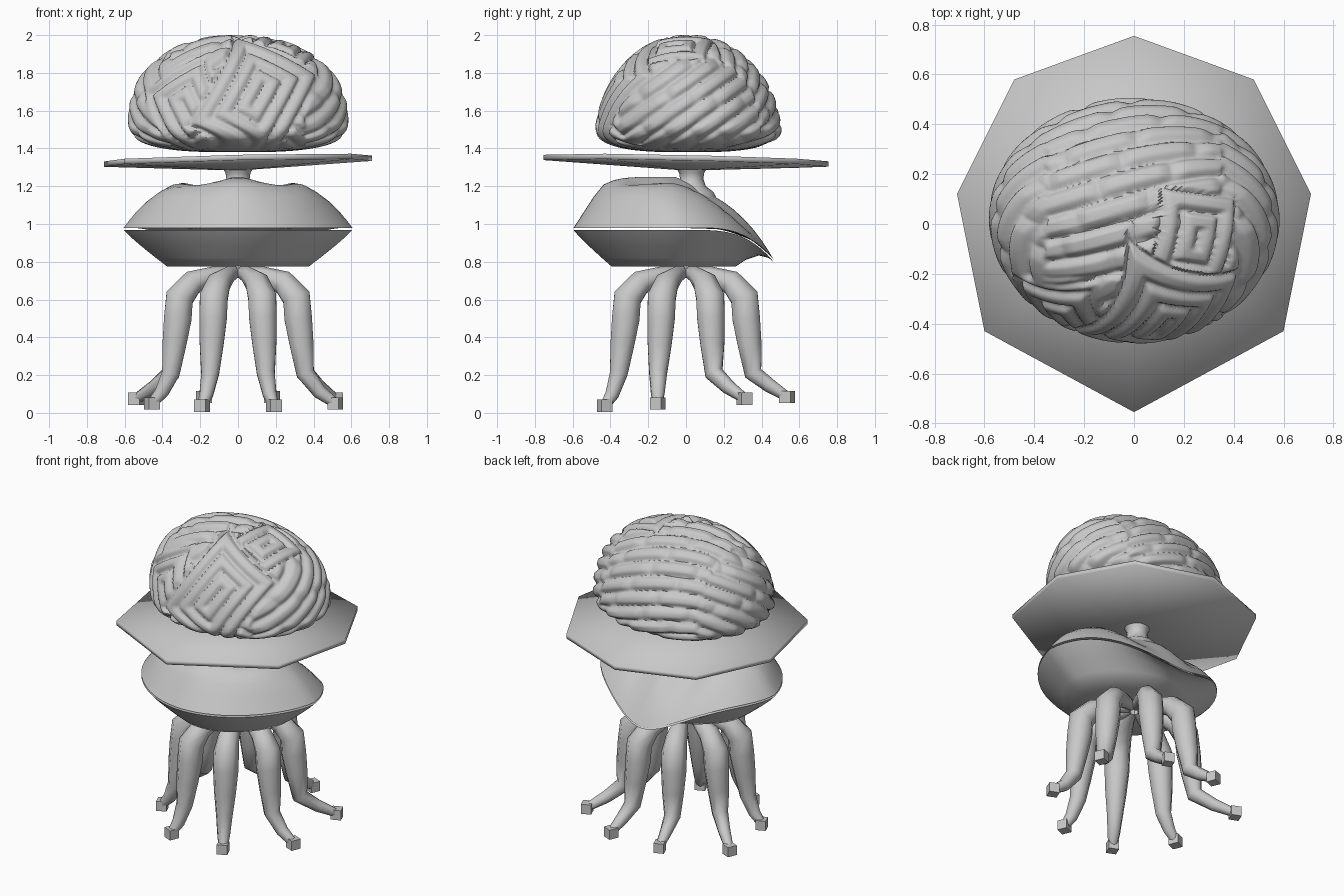
import bpy, bmesh
from math import sin, cos, pi, atan2, copysign, radians
from mathutils import Vector, Matrix

if "Cube" in bpy.data.objects:
    bpy.data.objects.remove(bpy.data.objects["Cube"])

grey = bpy.data.materials.new("plain_grey")
grey.diffuse_color = (0.58, 0.58, 0.58, 1)
grey.use_nodes = True
grey.node_tree.nodes["Principled BSDF"].inputs["Base Color"].default_value = grey.diffuse_color


def finish(name, bm, angle):
    bmesh.ops.remove_doubles(bm, verts=bm.verts, dist=1e-5)
    bmesh.ops.recalc_face_normals(bm, faces=bm.faces)
    mesh = bpy.data.meshes.new(name)
    bm.to_mesh(mesh)
    bm.free()
    mesh.materials.append(grey)
    ob = bpy.data.objects.new(name, mesh)
    bpy.context.collection.objects.link(ob)
    bpy.ops.object.select_all(action='DESELECT')
    ob.select_set(True)
    bpy.context.view_layer.objects.active = ob
    bpy.ops.object.shade_smooth_by_angle(angle=radians(angle))
    return ob


def loft(name, rings, angle=35):
    """Skin a list of equal-length closed rings and cap both ends."""
    bm = bmesh.new()
    rows = [[bm.verts.new(p) for p in ring] for ring in rings]
    n = len(rows[0])
    for a, b in zip(rows, rows[1:]):
        for i in range(n):
            j = (i + 1) % n
            bm.faces.new((a[i], a[j], b[j], b[i]))
    bm.faces.new(rows[0])
    bm.faces.new(rows[-1])
    return finish(name, bm, angle)


# --- Brain-like dome: nested diamonds in front, broken slanted bars elsewhere ---
CENTRE = Vector((0, 0, 1.58))
# patch centre, in-plane rotation in degrees, slot half-length, patch reach
PATCHES = [((0.12, -0.44, 1.69), 58, 0.07, 0.25), ((-0.28, -0.40, 1.60), -55, 0.06, 0.20),
           ((0.26, -0.06, 1.95), 5, 0.03, 0.16)]
FRAMES = []
for c, rot, slot, reach in PATCHES:
    c = Vector(c)
    nrm = (c - CENTRE).normalized()
    u = Vector((0, 0, 1)).cross(nrm).normalized()
    u = Matrix.Rotation(radians(rot), 3, nrm) @ u
    FRAMES.append((c, u, nrm.cross(u), slot, reach, nrm))


def wave(t):
    """Rounded ridge with narrow groove, 0 to 1."""
    f = abs((t % 1.0) - 0.5) * 2
    return min(1.0, (1 - f) * 1.7) ** 0.7


def bars(w, along):
    """Staggered rows of bars, joined by low bridges."""
    dash = along / 0.32 + 0.37 * (int(w // 1) % 3)
    return wave(w) * min(1.0, 0.4 + wave(dash) * 0.9)


def groove(p):
    for c, u, v, slot, reach, nrm in FRAMES:
        q = p - c
        if (p - CENTRE).dot(nrm) < 0.1:
            continue
        d = max(max(0, abs(q.dot(u)) - slot), abs(q.dot(v)))
        if d < reach:
            return wave(d / 0.08)
    if abs(p.x) > 0.36:
        # flanks: bars climbing toward the back
        return bars((0.8 * p.z - 0.55 * p.y) / 0.085, 0.8 * p.y + 0.55 * p.z)
    if p.y < -0.22:
        # front: bars leaning outward
        return bars((0.75 * p.z + 0.6 * abs(p.x) + 0.1 * p.x) / 0.08, p.x)
    # crown and back: long bars across the dome
    w = (atan2(p.z - 1.35, p.y) * 0.5 + 0.22 * p.x) / 0.085
    return bars(w, p.x + 0.2 * p.y)


def super_pow(v, e):
    return copysign(abs(v) ** e, v)


ROWS, COLS = 130, 260
base = []
for k in range(ROWS + 1):
    a = -pi / 2 + pi * k / ROWS
    e = 2 / 2.2 if a > 0 else 2 / 3
    h = 0.452 if a > 0 else 0.17
    r = max(1e-4, cos(a)) ** e
    z = 1.55 + h * super_pow(sin(a), e)
    ring = []
    for i in range(COLS):
        t = 2 * pi * i / COLS
        q = r * (1 - 0.045 * max(0, cos(t - radians(215))) ** 2)
        y = (0.51 - 0.18 * max(0, z - 1.45)) * q * sin(t)
        ring.append(Vector((0.592 * q * cos(t) + 0.02 * y - 0.008, y + 0.01, z)))
    base.append(ring)
depth = [[0.032 * (1 - groove(p)) * min(1, max(0, (p.z - 1.385) / 0.05)) for p in ring]
         for ring in base]
rings = []
for k, ring in enumerate(base):
    near = [depth[max(k - 1, 0)], depth[min(k + 1, ROWS)]]
    rings.append([])
    for i, p in enumerate(ring):
        row = depth[k]
        d = 0.5 * row[i] + (row[i - 1] + row[(i + 1) % COLS] + near[0][i] + near[1][i]) / 8
        rings[-1].append(p - (p - CENTRE).normalized() * d)
loft("brain_dome", rings, 50)

# --- Tilted eight-sided plate, softly shaded across its rim ---
half = [(0, -0.755), (0.60, -0.43), (0.71, 0.12), (0.48, 0.58), (0, 0.755)]
outline = half + [(-x, y) for x, y in half[-2:0:-1]]


def plate_ring(scale, dz):
    return [(x * scale, y * scale,
             1.335 + dz + scale * (0.022 * x - 0.023 * y)) for x, y in outline]


loft("plate", [plate_ring(0.06, -0.05), plate_ring(1.0, -0.014),
               plate_ring(1.0, 0.014), plate_ring(0.06, 0.025)], 180)

# --- Stem between shell and plate ---
stem = [(0.15, 1.10), (0.115, 1.17), (0.075, 1.20), (0.062, 1.24),
        (0.066, 1.27), (0.09, 1.31)]
loft("stem", [[(r * cos(pi * i / 8), 0.03 + r * sin(pi * i / 8), z)
               for i in range(16)] for r, z in stem], 60)

# --- Clam shell: two halves falling toward a pointed hinge at the back ---
SEG = 64


def rim_xy(t, s):
    back, front = max(0, sin(t)), max(0, -sin(t))
    return (0.605 * s * cos(t) * (1 - 0.07 * back - 0.25 * back ** 3 - 0.15 * front),
            -0.065 + 0.53 * s * sin(t))


def rim_z(y):
    return 0.98 - 0.17 * max(0, (y - 0.05) / 0.415) ** 3


def upper_z(t, s):
    x, y = rim_xy(t, s)
    bulge = 0.27 * (1 - s ** (3.2 - 2.1 * sin(t)))
    z = rim_z(y) + min(bulge, (1 - s) * 0.82)
    ribs = 0.025 * (cos(2 * pi * x / 0.34) - 1) if abs(x) < 0.34 else 0
    fade = min(1, (1 - s) * 3) * min(1, max(0.25, (y + 0.40) / 0.2))
    return z + ribs * fade


def lower_z(t, s):
    y = rim_xy(t, s)[1]
    rim = rim_z(y) - 0.012
    return rim - (rim - 0.775) * min(1, (1 - s) / 0.38) ** 0.9


def shell_rings(zfunc, steps):
    return [[(*rim_xy(2 * pi * i / SEG, s), zfunc(2 * pi * i / SEG, s))
             for i in range(SEG)] for s in steps]


loft("upper_shell", shell_rings(lambda t, s: rim_z(rim_xy(t, s)[1]), [0.02, 0.5, 0.8, 0.97])
     + shell_rings(upper_z, [1, 0.95, 0.88, 0.8, 0.7, 0.6, 0.5, 0.35, 0.2, 0.02]), 40)
loft("lower_shell", shell_rings(lambda t, s: rim_z(rim_xy(t, s)[1]) - 0.012, [0.02, 0.5, 0.8, 0.97])
     + shell_rings(lower_z, [1, 0.95, 0.85, 0.72, 0.62, 0.35, 0.02]), 50)

# --- Eight tentacles with small block feet ---
# radial distance, height, thickness down to the shin
path = [(0.03, 0.745, 0.03), (0.14, 0.73, 0.045), (0.26, 0.69, 0.066),
        (0.335, 0.61, 0.08), (0.345, 0.50, 0.079), (0.365, 0.36, 0.068),
        (0.385, 0.21, 0.051)]
feet = [(0.19, -0.43, 0.038), (0.515, -0.15, 0.05), (0.515, 0.31, 0.075),
        (0.18, 0.535, 0.085), (-0.18, 0.535, 0.085), (-0.54, 0.31, 0.075),
        (-0.455, -0.15, 0.05), (-0.19, -0.43, 0.038)]
for k, foot in enumerate(feet):
    ang = radians(-67.5 + 45 * k)
    out = Vector((cos(ang), sin(ang), 0))
    side = Vector((-sin(ang), cos(ang), 0))
    foot = Vector(foot)
    pts = [out * r + Vector((0, 0, z)) for r, z, _ in path]
    shin = pts[-1].lerp(foot, 0.48)
    shin.z = foot.z + 0.06
    pts += [shin, foot]
    radii = [w for _, _, w in path] + [0.039, 0.027]
    rings = []
    for i, (p, w) in enumerate(zip(pts, radii)):
        tan = (pts[min(i + 1, len(pts) - 1)] - pts[max(i - 1, 0)]).normalized()
        n1 = side.cross(tan).normalized()
        n2 = tan.cross(n1)
        rings.append([p + w * (n1 * cos(pi * j / 4) + n2 * sin(pi * j / 4))
                      for j in range(8)])
    loft(f"tentacle_{k + 1}", rings, 50)

    bm = bmesh.new()
    bmesh.ops.create_cube(bm, size=0.064)
    bmesh.ops.rotate(bm, verts=bm.verts, matrix=Matrix.Rotation(ang, 3, 'Z'))
    low = max(foot.z, 0.033)
    bmesh.ops.translate(bm, verts=bm.verts, vec=(foot.x, foot.y, low))
    finish(f"foot_block_{k + 1}", bm, 60)
